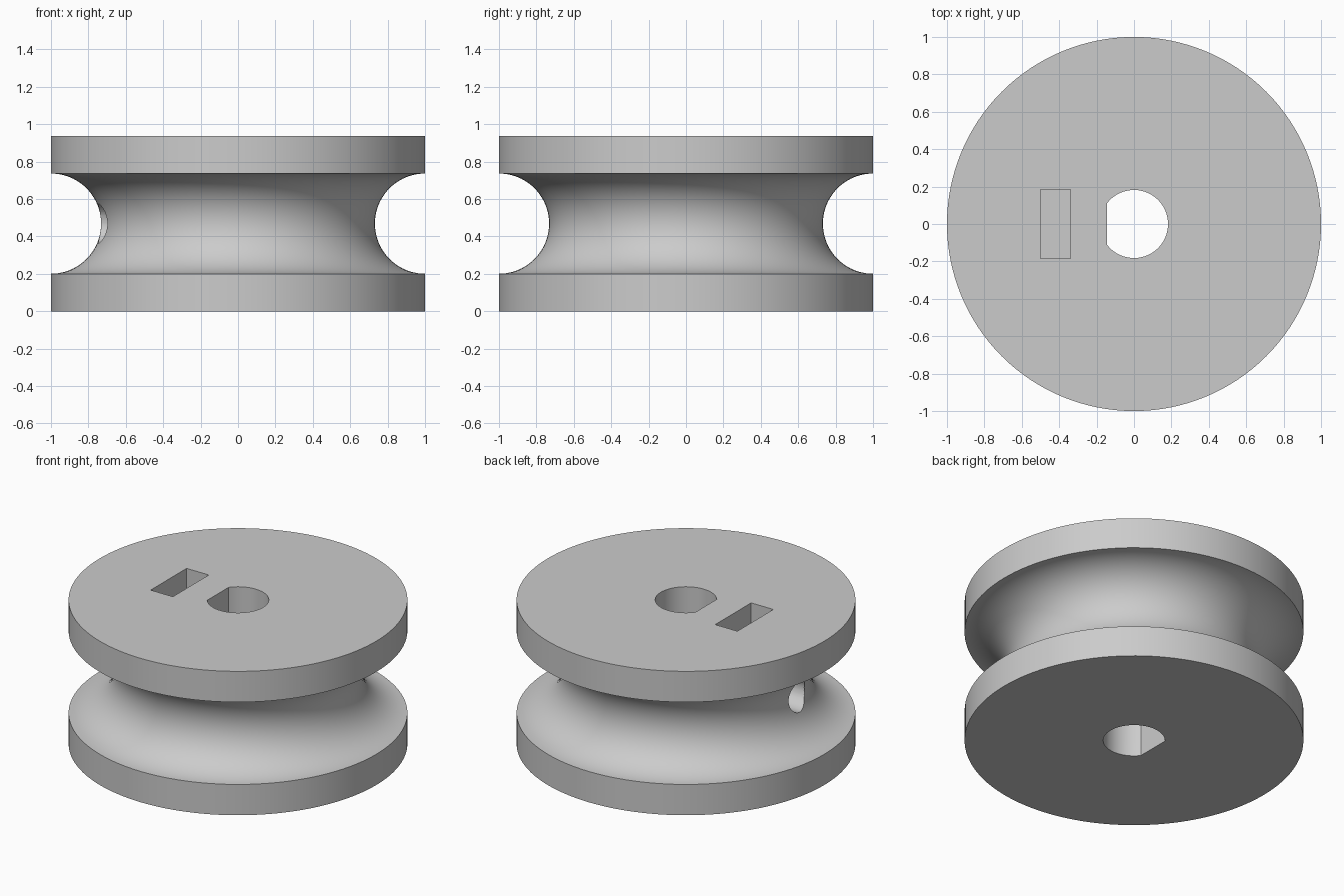
import bpy, bmesh, math
from mathutils import Matrix, Vector

if "Cube" in bpy.data.objects:
    bpy.data.objects.remove(bpy.data.objects["Cube"], do_unlink=True)

HEIGHT, GROOVE, MID = 0.937, 0.268, 0.4685

grey = bpy.data.materials.new("plain grey")
grey.use_nodes = True
colour = (0.6, 0.6, 0.6, 1)
grey.diffuse_color = colour
grey.node_tree.nodes["Principled BSDF"].inputs["Base Color"].default_value = colour


def make_object(name, bm):
    bmesh.ops.recalc_face_normals(bm, faces=bm.faces)
    mesh = bpy.data.meshes.new(name)
    bm.to_mesh(mesh)
    bm.free()
    mesh.materials.append(grey)
    obj = bpy.data.objects.new(name, mesh)
    bpy.context.collection.objects.link(obj)
    return obj


def lathe(name, profile, steps):
    bm = bmesh.new()
    rings = [[bm.verts.new((r * math.cos(2 * math.pi * i / steps),
                            r * math.sin(2 * math.pi * i / steps), z))
              for i in range(steps)] for r, z in profile]
    for low, high in zip(rings, rings[1:]):
        for i in range(steps):
            j = (i + 1) % steps
            bm.faces.new((low[i], low[j], high[j], high[i]))
    bm.faces.new(rings[0])
    bm.faces.new(rings[-1])
    return make_object(name, bm)


def prism(name, outline, z0, z1):
    bm = bmesh.new()
    base = bm.faces.new([bm.verts.new((x, y, z0)) for x, y in outline])
    top = bmesh.ops.extrude_face_region(bm, geom=[base])["geom"]
    moved = [v for v in top if isinstance(v, bmesh.types.BMVert)]
    bmesh.ops.translate(bm, verts=moved, vec=Vector((0, 0, z1 - z0)))
    return make_object(name, bm)


# Wheel: two flanges joined by a half-round rope groove
arc = [math.radians(-90 + 180 * i / 40) for i in range(41)]
groove = [(1 - GROOVE * math.cos(a), MID + GROOVE * math.sin(a)) for a in arc]
wheel = lathe("pulley_wheel", [(1, 0)] + groove + [(1, HEIGHT)], 128)

# D-shaped shaft bore, flat towards -x
bore_r, flat = 0.182, 0.145
half = math.acos(-flat / bore_r)
d_shape = [(bore_r * math.cos(half * t / 24), bore_r * math.sin(half * t / 24))
           for t in range(-24, 25)]
bore = prism("shaft_bore_cutter", d_shape, -0.1, HEIGHT + 0.1)

# Nut slot, open at the top
slot = prism("nut_slot_cutter",
             [(-0.5, -0.185), (-0.34, -0.185), (-0.34, 0.185), (-0.5, 0.185)],
             0.28, HEIGHT + 0.1)

# Set-screw hole from the groove through the slot into the bore
bm = bmesh.new()
bmesh.ops.create_cone(bm, cap_ends=True, segments=40, radius1=0.105, radius2=0.105,
                      depth=0.9, matrix=Matrix.Translation((-0.5, -0.115, MID))
                      @ Matrix.Rotation(math.pi / 2, 4, "Y"))
screw = make_object("screw_hole_cutter", bm)

# Cut the openings, then smooth the round surfaces
bpy.ops.object.select_all(action="DESELECT")
bpy.context.view_layer.objects.active = wheel
wheel.select_set(True)
for cutter in (bore, slot, screw):
    cutter.hide_render = True
    cut = wheel.modifiers.new(cutter.name, "BOOLEAN")
    cut.operation, cut.solver, cut.object = "DIFFERENCE", "EXACT", cutter
    bpy.ops.object.modifier_apply(modifier=cut.name)
    bpy.data.objects.remove(cutter, do_unlink=True)
bpy.ops.object.shade_smooth_by_angle(angle=math.radians(30))
